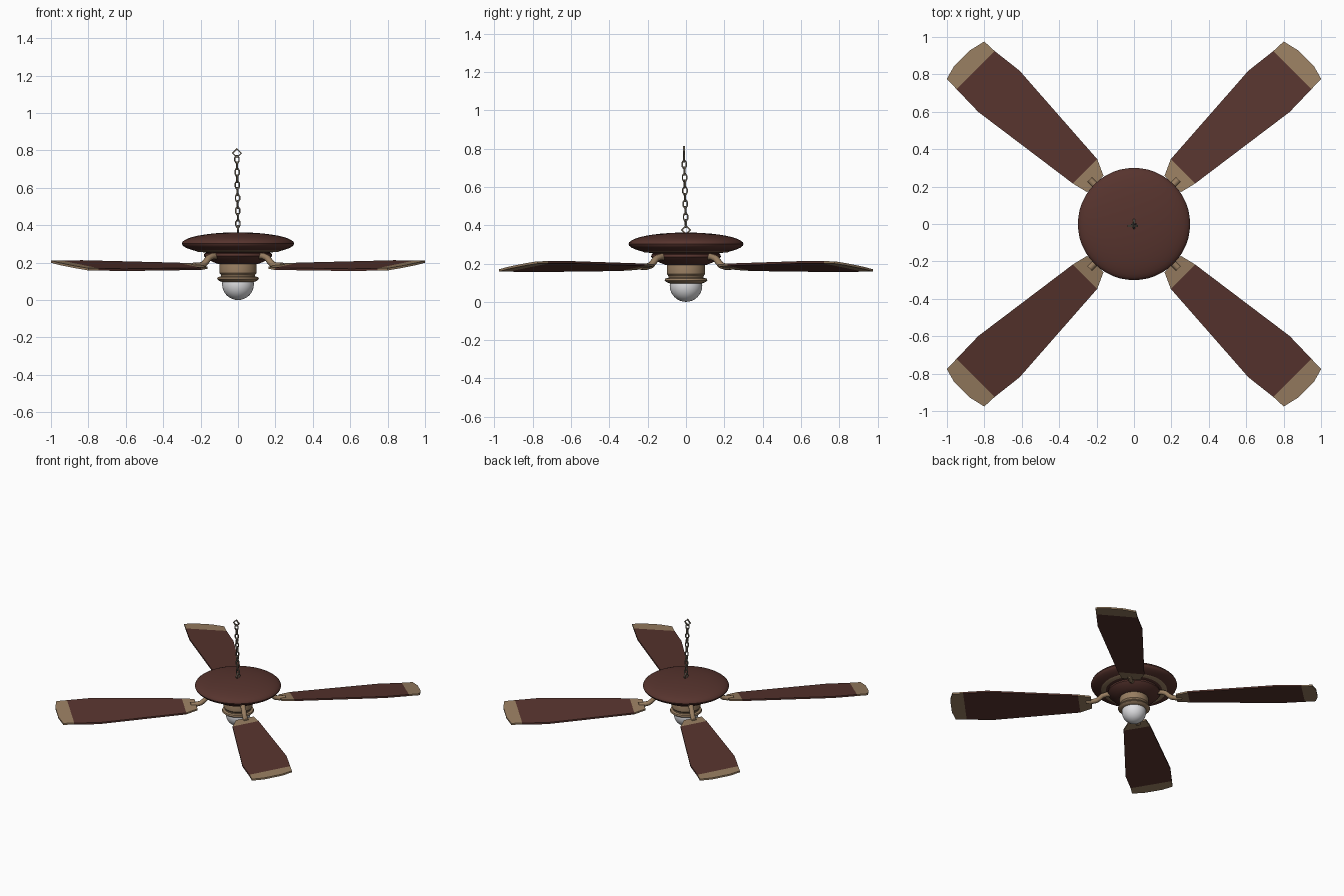
import bpy, bmesh, math
from mathutils import Matrix, Vector

if "Cube" in bpy.data.objects:
    bpy.data.objects.remove(bpy.data.objects["Cube"])


def material(name, r, g, b):
    m = bpy.data.materials.new(name)
    m.diffuse_color = (r, g, b, 1)
    m.use_nodes = True
    m.node_tree.nodes["Principled BSDF"].inputs["Base Color"].default_value = m.diffuse_color
    return m


BROWN = material("dark_wood", 0.095, 0.034, 0.027)
TAN = material("antique_brass", 0.31, 0.205, 0.118)
METAL = material("chain_metal", 0.16, 0.135, 0.10)
GLASS = material("frosted_glass", 0.74, 0.74, 0.76)


def finish(name, bm, mats, angle=35):
    bmesh.ops.recalc_face_normals(bm, faces=bm.faces)
    me = bpy.data.meshes.new(name)
    for f in bm.faces:
        f.smooth = True
    bm.to_mesh(me)
    bm.free()
    for m in mats:
        me.materials.append(m)
    me.set_sharp_from_angle(angle=math.radians(angle))
    ob = bpy.data.objects.new(name, me)
    bpy.context.collection.objects.link(ob)
    return ob


def lathe(name, profile, mat, n=48):
    """Spin an (r, z) profile around the z axis."""
    bm = bmesh.new()
    vs = [bm.verts.new((r, 0, z)) for r, z in profile]
    es = [bm.edges.new(p) for p in zip(vs, vs[1:])]
    bmesh.ops.spin(bm, geom=vs + es, cent=(0, 0, 0), axis=(0, 0, 1),
                   angle=2 * math.pi, steps=n, use_duplicate=False)
    bmesh.ops.remove_doubles(bm, verts=bm.verts, dist=1e-5)
    return finish(name, bm, [mat])


# canopy: flattened dome
canopy = [(0.3 * math.cos(a), 0.302 + 0.06 * math.sin(a))
          for a in (math.radians(-90 + 180 * i / 20) for i in range(21))]
lathe("canopy", canopy, BROWN)
# brass ring under the canopy
lathe("canopy_ring", [(0, 0.285), (0.215, 0.285), (0.23, 0.272), (0.23, 0.264),
                      (0.215, 0.257), (0, 0.255)], TAN)
# motor housing
lathe("motor_housing", [(0, 0.27), (0.15, 0.262), (0.18, 0.248), (0.182, 0.235),
                        (0.165, 0.218), (0.13, 0.202), (0.105, 0.192), (0, 0.188)], BROWN)
# lamp fitting with a flared collar
lathe("lamp_fitting", [(0, 0.20), (0.096, 0.20), (0.10, 0.19), (0.10, 0.145),
                       (0.092, 0.135), (0.092, 0.126), (0.108, 0.122), (0.112, 0.112),
                       (0.10, 0.102), (0.086, 0.097), (0.07, 0.10)], TAN)

# lamp globe
bm = bmesh.new()
bmesh.ops.create_uvsphere(bm, u_segments=32, v_segments=16, radius=0.085,
                          matrix=Matrix.Translation((0, 0, 0.085)))
finish("lamp_globe", bm, [GLASS])

# blade sections: distance from hub, low-v edge, high-v edge
ROWS = [(0.298, -0.057, 0.067), (0.384, -0.078, 0.106), (1.012, -0.165, 0.147),
        (1.180, -0.161, 0.127), (1.256, -0.159, 0.124)]
STATIONS = (0, 0.25, 0.7, 1)
S = math.sqrt(0.5)


def blade(name, sx, sy):
    bm = bmesh.new()
    grid = {}
    for k in (0, 1):
        for i, (u, lo, hi) in enumerate(ROWS):
            for j, t in enumerate(STATIONS):
                v = lo + (hi - lo) * t
                uu = u + (0.02 if i == 4 and 0 < j < 3 else 0)
                z = 0.185 - 0.147 * (v + 0.017) + (0.006 if k else -0.006)
                grid[k, i, j] = bm.verts.new((sx * S * (uu - v), sy * S * (uu + v), z))
    ni, nj = len(ROWS) - 1, len(STATIONS) - 1

    def face(keys, row):
        f = bm.faces.new([grid[q] for q in keys])
        f.material_index = 1 if row in (0, ni - 1) else 0   # brass at root and tip

    for i in range(ni):
        for j in range(nj):
            for k in (0, 1):
                face([(k, i, j), (k, i + 1, j), (k, i + 1, j + 1), (k, i, j + 1)], i)
        for j in (0, nj):
            face([(0, i, j), (0, i + 1, j), (1, i + 1, j), (1, i, j)], i)
    for j in range(nj):
        for i in (0, ni):
            face([(0, i, j), (0, i, j + 1), (1, i, j + 1), (1, i, j)], min(i, ni - 1))
    finish(name, bm, [BROWN, TAN], 25)


def arm(name, sx, sy):
    """S-shaped bracket from the motor to the blade root."""
    path = [(0.15, 0.236), (0.195, 0.234), (0.222, 0.225), (0.242, 0.205),
            (0.262, 0.190), (0.29, 0.184), (0.335, 0.184)]
    n = 10
    bm = bmesh.new()
    rings = []
    for i, (u, z) in enumerate(path):
        a, b = path[max(i - 1, 0)], path[min(i + 1, len(path) - 1)]
        d = Vector((b[0] - a[0], b[1] - a[1])).normalized()
        ring = []
        for q in range(n):
            c = 0.017 * math.cos(2 * math.pi * q / n)
            w = 0.018 * math.sin(2 * math.pi * q / n)
            uu, zz = u - d.y * c, z + d.x * c
            ring.append(bm.verts.new((sx * S * (uu - w), sy * S * (uu + w), zz)))
        rings.append(ring)
    for r0, r1 in zip(rings, rings[1:]):
        for q in range(n):
            bm.faces.new((r0[q], r0[(q + 1) % n], r1[(q + 1) % n], r1[q]))
    bm.faces.new(rings[0])
    bm.faces.new(rings[-1])
    finish(name, bm, [TAN], 40)


for sx, sx_name in ((1, "right"), (-1, "left")):
    for sy, sy_name in ((1, "back"), (-1, "front")):
        blade(f"blade_{sy_name}_{sx_name}", sx, sy)
        arm(f"blade_arm_{sy_name}_{sx_name}", sx, sy)


def link(name, centre, half_w, half_h, turn, sides, start=0.0, wire=0.0045):
    """Closed chain link made of a square wire."""
    bm = bmesh.new()
    rot = Matrix.Rotation(turn, 3, 'Z')
    rings = []
    for i in range(sides):
        a = start + 2 * math.pi * i / sides
        ring = []
        for dr, dy in ((-1, -1), (1, -1), (1, 1), (-1, 1)):
            p = Vector(((half_w + dr * wire) * math.cos(a), dy * wire,
                        (half_h + dr * wire) * math.sin(a)))
            ring.append(bm.verts.new(rot @ p + Vector(centre)))
        rings.append(ring)
    for i in range(sides):
        r0, r1 = rings[i], rings[(i + 1) % sides]
        for q in range(4):
            bm.faces.new((r0[q], r0[(q + 1) % 4], r1[(q + 1) % 4], r1[q]))
    finish(name, bm, [METAL], 20)


def lean(z):
    """Slight sideways drift of the hanging chain."""
    t = (z - 0.37) / 0.42
    return (-0.006 * t, -0.011 * t, z)


# chain: diamond eyes at both ends, alternating links between
link("chain_eye_bottom", lean(0.375), 0.022, 0.022, math.pi / 2, 4)
COUNT = 11
for i in range(COUNT):
    z = 0.408 + i * (0.752 - 0.408) / (COUNT - 1)
    link(f"chain_link_{i + 1}", lean(z), 0.012, 0.022,
         math.pi / 2 * (i % 2) + 0.15, 8, math.pi / 8, 0.0035)
link("chain_eye_top", lean(0.785), 0.023, 0.023, 0, 4)
